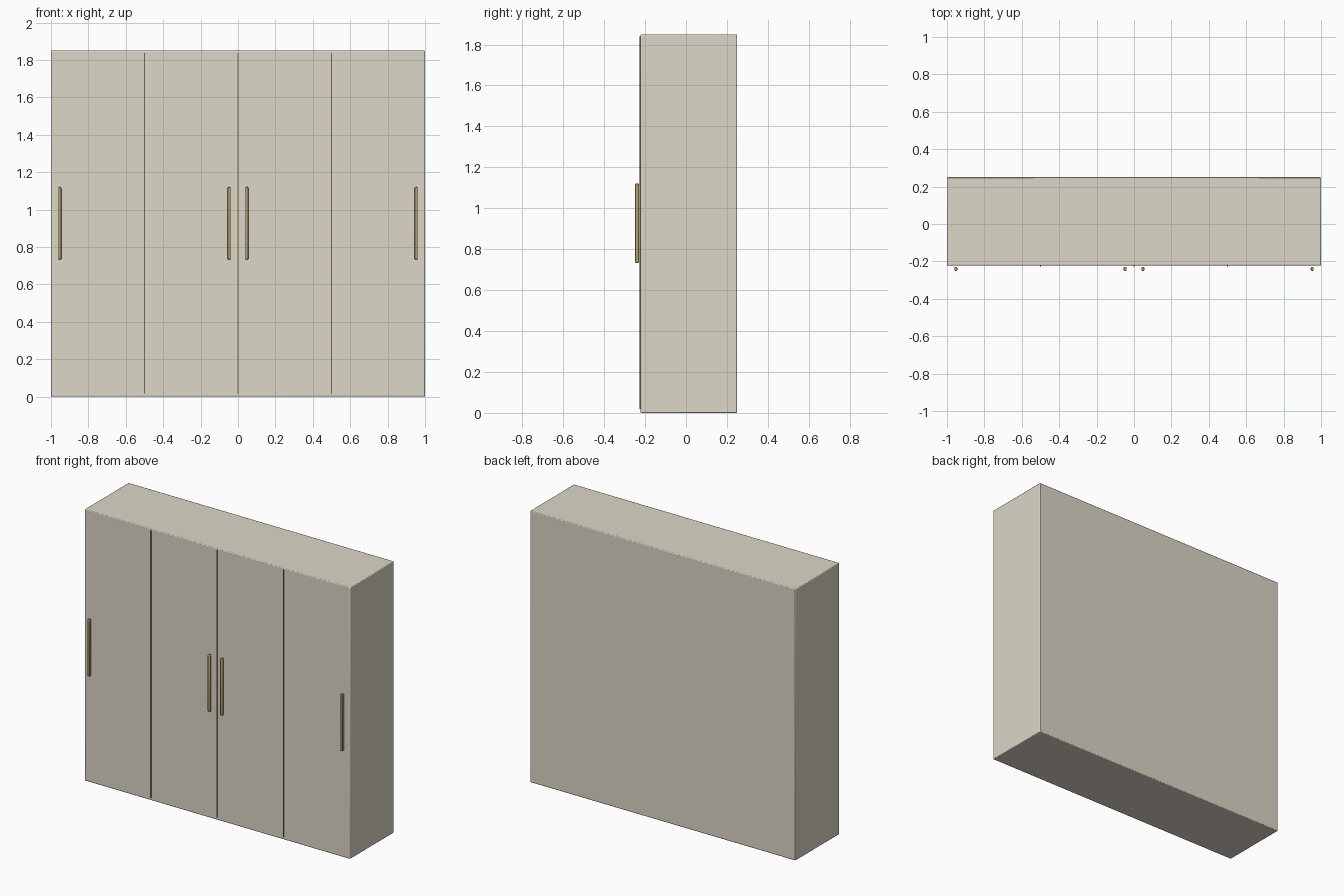
import bpy

if "Cube" in bpy.data.objects:
    bpy.data.objects.remove(bpy.data.objects["Cube"])


def material(name, color):
    m = bpy.data.materials.new(name)
    m.diffuse_color = (*color, 1)
    m.use_nodes = True
    m.node_tree.nodes["Principled BSDF"].inputs["Base Color"].default_value = m.diffuse_color
    return m


cream = material("cream_lacquer", (0.72, 0.68, 0.58))
brass = material("brass", (0.48, 0.36, 0.15))
brown = material("dark_brown", (0.22, 0.13, 0.06))


def box(name, lo, hi, mat, bevel=0.0, segments=2):
    bpy.ops.mesh.primitive_cube_add(
        size=1, location=[(a + b) / 2 for a, b in zip(lo, hi)])
    ob = bpy.context.object
    ob.name = name
    ob.scale = [b - a for a, b in zip(lo, hi)]
    bpy.ops.object.transform_apply(location=False, rotation=False, scale=True)
    ob.data.materials.append(mat)
    if bevel:
        mod = ob.modifiers.new("soft_edges", "BEVEL")
        mod.width = bevel
        mod.segments = segments
        bpy.ops.object.shade_smooth_by_angle()
    return ob


FRONT = -0.222

# Cabinet carcass with softly rounded edges
box("cabinet_body", (-1, FRONT, 0), (1, 0.25, 1.85), cream, 0.005)

# Thin seam strips dividing the four doors (middle one is finer)
for name, x, w in (("left", -0.5, 0.005), ("middle", 0, 0.003), ("right", 0.5, 0.005)):
    box(f"{name}_door_seam", (x - w / 2, FRONT - 0.005, 0.018),
        (x + w / 2, FRONT + 0.003, 1.838), brown)

# Upright bar handles, mirrored about the centre
for side, s in (("left", -1), ("right", 1)):
    for place, x in (("inner", 0.047), ("outer", 0.953)):
        box(f"{side}_{place}_handle", (s * x - 0.008, -0.25, 0.733),
            (s * x + 0.008, -0.23, 1.12), brass, 0.004)
